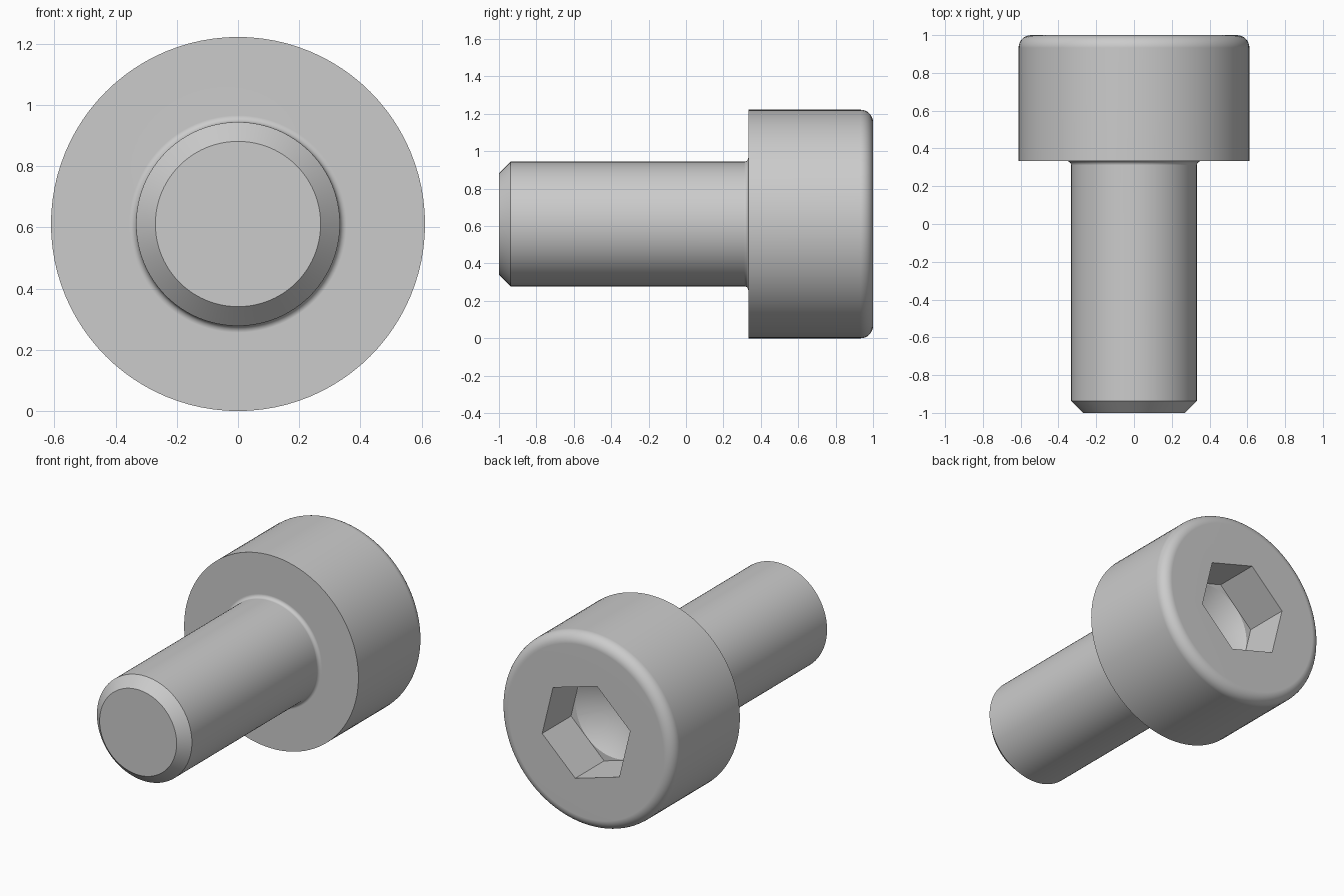
import bpy, bmesh
from math import cos, sin, pi, radians, sqrt

cube = bpy.data.objects.get("Cube")
if cube:
    bpy.data.objects.remove(cube, do_unlink=True)

HEAD_R, SHANK_R = 0.611, 0.333
HEAD_Y = 0.333                      # underside of the head
CHAMFER, ROUND, FILLET = 0.063, 0.067, 0.022
FLATS, SOCKET_DEPTH = 0.556, 0.289  # socket width across flats, depth


def arc(cr, cy, radius, start, end, steps=8):
    """Points of an arc in the (radius, y) profile plane."""
    angles = [radians(start + (end - start) * i / steps) for i in range(steps + 1)]
    return [(cr + radius * cos(a), cy + radius * sin(a)) for a in angles]


def lathe(name, profile, sides, turn=0.0):
    """Revolve a (radius, y) profile about the screw axis."""
    bm = bmesh.new()
    verts = [bm.verts.new((r * cos(turn), y, HEAD_R + r * sin(turn))) for r, y in profile]
    edges = [bm.edges.new(pair) for pair in zip(verts, verts[1:])]
    bmesh.ops.spin(bm, geom=verts + edges, cent=(0, 0, HEAD_R), axis=(0, 1, 0),
                   angle=2 * pi, steps=sides, use_duplicate=False)
    bmesh.ops.remove_doubles(bm, verts=bm.verts[:], dist=1e-5)
    bmesh.ops.recalc_face_normals(bm, faces=bm.faces[:])
    mesh = bpy.data.meshes.new(name)
    bm.to_mesh(mesh)
    bm.free()
    obj = bpy.data.objects.new(name, mesh)
    bpy.context.collection.objects.link(obj)
    return obj


def cut(target, cutter):
    """Subtract the cutter from the target and discard it."""
    mod = target.modifiers.new("cut", 'BOOLEAN')
    mod.operation, mod.solver, mod.object = 'DIFFERENCE', 'EXACT', cutter
    bpy.context.view_layer.objects.active = target
    bpy.ops.object.modifier_apply(modifier=mod.name)
    bpy.data.objects.remove(cutter, do_unlink=True)


# Screw body: chamfered tip, shank, fillet, head with a rounded rim
profile = [(0, -1), (SHANK_R - CHAMFER, -1), (SHANK_R, CHAMFER - 1)]
profile += arc(SHANK_R + FILLET, HEAD_Y - FILLET, FILLET, 180, 90, 5)
profile += [(HEAD_R, HEAD_Y)]
profile += arc(HEAD_R - ROUND, 1 - ROUND, ROUND, 0, 90)
profile += [(0, 1)]
screw = lathe("socket_head_screw", profile, 96)

# Hexagonal socket with a conical drill point at its bottom
floor = 1 - SOCKET_DEPTH
hex_r = FLATS / sqrt(3)
cut(screw, lathe("socket_cutter", [(0, floor), (hex_r, floor), (hex_r, 1.1), (0, 1.1)],
                 6, radians(43.7)))
drill_r = FLATS / 2 - 0.003
cut(screw, lathe("drill_cutter", [(0, floor - FLATS / 3), (drill_r, floor),
                                  (drill_r, 1.1), (0, 1.1)], 64))

# Plain grey metal
steel = bpy.data.materials.new("grey_steel")
steel.use_nodes = True
steel.diffuse_color = (0.6, 0.6, 0.6, 1)
steel.node_tree.nodes["Principled BSDF"].inputs["Base Color"].default_value = (0.6, 0.6, 0.6, 1)
screw.data.materials.clear()
screw.data.materials.append(steel)

# Smooth round walls, crisp edges, flat end faces
bpy.ops.object.select_all(action='DESELECT')
screw.select_set(True)
bpy.context.view_layer.objects.active = screw
bpy.ops.object.shade_smooth_by_angle(angle=radians(25))
weighted = screw.modifiers.new("flat_faces", 'WEIGHTED_NORMAL')
weighted.keep_sharp = True
